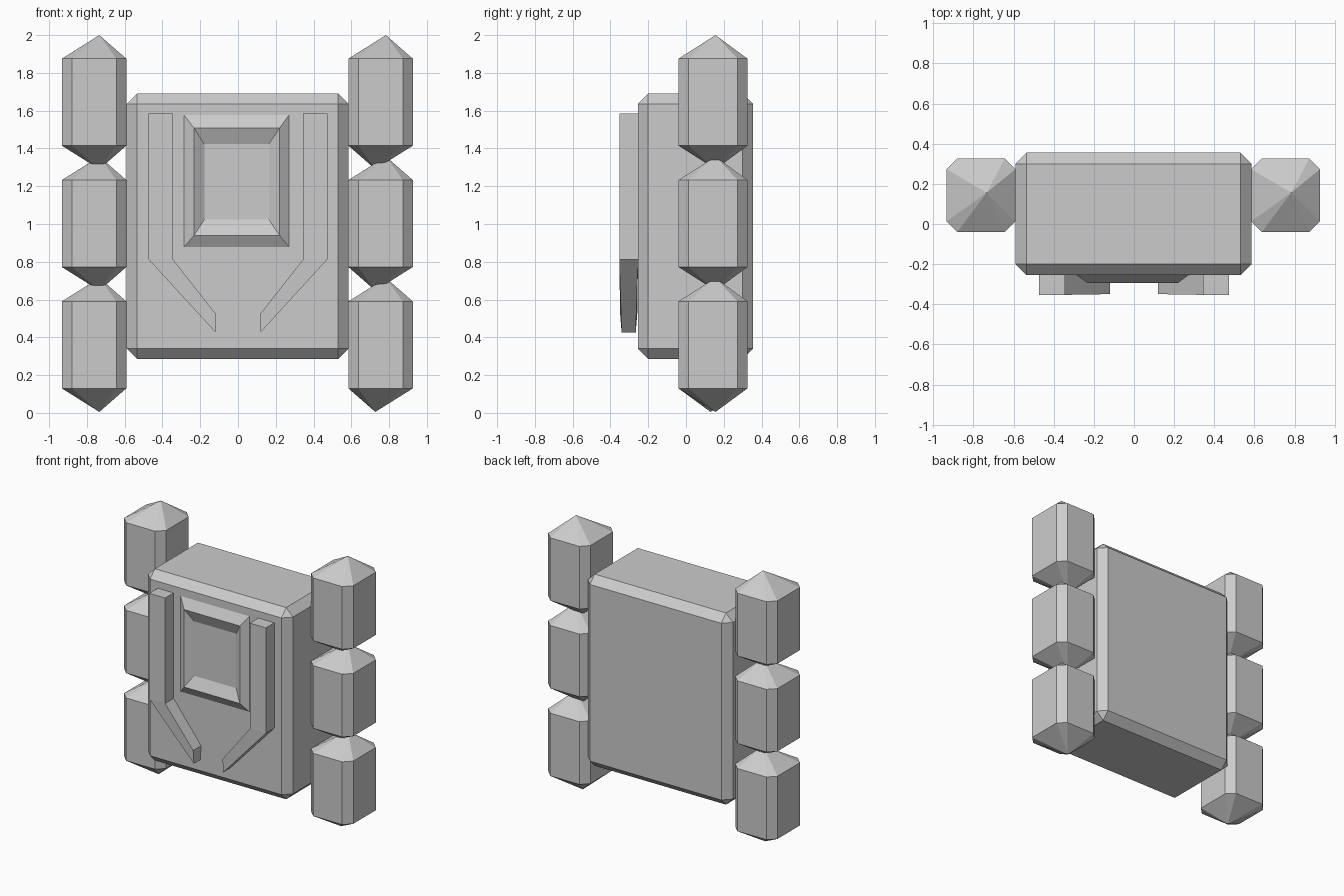
import bpy, bmesh

cube = bpy.data.objects.get("Cube")
if cube:
    bpy.data.objects.remove(cube, do_unlink=True)

GREY = (0.6, 0.6, 0.6, 1)
grey = bpy.data.materials.new("plain_grey")
grey.use_nodes = True
grey.diffuse_color = GREY
grey.node_tree.nodes["Principled BSDF"].inputs["Base Color"].default_value = GREY


def finish(name, bm):
    """Turn a bmesh into a flat-shaded grey object."""
    bmesh.ops.recalc_face_normals(bm, faces=bm.faces[:])
    mesh = bpy.data.meshes.new(name)
    bm.to_mesh(mesh)
    bm.free()
    mesh.materials.append(grey)
    obj = bpy.data.objects.new(name, mesh)
    bpy.context.collection.objects.link(obj)
    return obj


def ring(bm, points):
    return [bm.verts.new(p) for p in points]


def bridge(bm, a, b):
    """Join two closed rings with quads."""
    n = len(a)
    for i in range(n):
        j = (i + 1) % n
        bm.faces.new((a[i], a[j], b[j], b[i]))


def make_body():
    bm = bmesh.new()
    bmesh.ops.create_cube(bm, size=1)
    bmesh.ops.scale(bm, vec=(1.175, 0.61, 1.405), verts=bm.verts[:])
    bmesh.ops.translate(bm, vec=(-0.002, 0.05, 0.988), verts=bm.verts[:])
    bmesh.ops.bevel(bm, geom=bm.edges[:], offset=0.055, segments=1,
                    affect='EDGES', profile=0.5)
    finish("body", bm)


def make_crystal(name, cx, z, top_shift, low_shift):
    """Chamfered square prism with a pointed cap at each end."""
    cy, hx, hy, c = 0.143, 0.171, 0.183, 0.053
    outline = [(hx, c - hy), (hx, hy - c), (hx - c, hy), (c - hx, hy),
               (-hx, hy - c), (-hx, c - hy), (c - hx, -hy), (hx - c, -hy)]
    bm = bmesh.new()
    low, high = [ring(bm, [(cx + x, cy + y, h) for x, y in outline])
                 for h in (z, z + 0.46)]
    bridge(bm, low, high)
    for loop, shift, tip in ((low, low_shift, z - 0.125),
                             (high, top_shift, z + 0.585)):
        apex = bm.verts.new((cx + shift[0], cy + shift[1], tip))
        for i in range(8):
            bm.faces.new((loop[i], loop[(i + 1) % 8], apex))
    finish(name, bm)


def make_frame():
    """Raised rectangular rim with sloping outer and inner sides."""
    bm = bmesh.new()
    rims = [(-0.288, 0.272, 0.876, 1.58, -0.254),
            (-0.233, 0.22, 0.94, 1.508, -0.293),
            (-0.177, 0.162, 1.025, 1.42, -0.254)]
    loops = [ring(bm, [(l, y, b), (r, y, b), (r, y, t), (l, y, t)])
             for l, r, b, t, y in rims]
    for a, b in zip(loops, loops[1:] + loops[:1]):
        bridge(bm, a, b)
    finish("front_frame", bm)


def make_bar(name, side):
    """Upright bar that bends inwards to a thinner tip."""
    outline = [(0.473, 1.585), (0.344, 1.585), (0.344, 0.812),
               (0.119, 0.526), (0.119, 0.426), (0.473, 0.812)]
    thin = [0, 0, 0, 0.004, 0.012, 0]
    bm = bmesh.new()
    front = ring(bm, [(side * x, -0.353 + t, z)
                      for (x, z), t in zip(outline, thin)])
    back = ring(bm, [(side * x, -0.254 - t, z)
                     for (x, z), t in zip(outline, thin)])
    bridge(bm, front, back)
    for loop in (front, back):
        a, b, c, d, e, f = loop
        bm.faces.new((a, b, c, f))
        bm.faces.new((f, c, d, e))
    finish(name, bm)


make_body()
make_frame()

# Side columns of three stacked crystals, with bars on the front
for label, side, cx, low_shift in (("right", -1, -0.762, (0.028, -0.013)),
                                   ("left", 1, 0.755, (-0.028, 0.013))):
    make_bar(label + "_bar", side)
    for i, level in enumerate(("lower", "middle", "upper")):
        make_crystal(f"{label}_{level}_crystal", cx, 0.13 + i * 0.6425,
                     (0.028, 0.013), low_shift)
